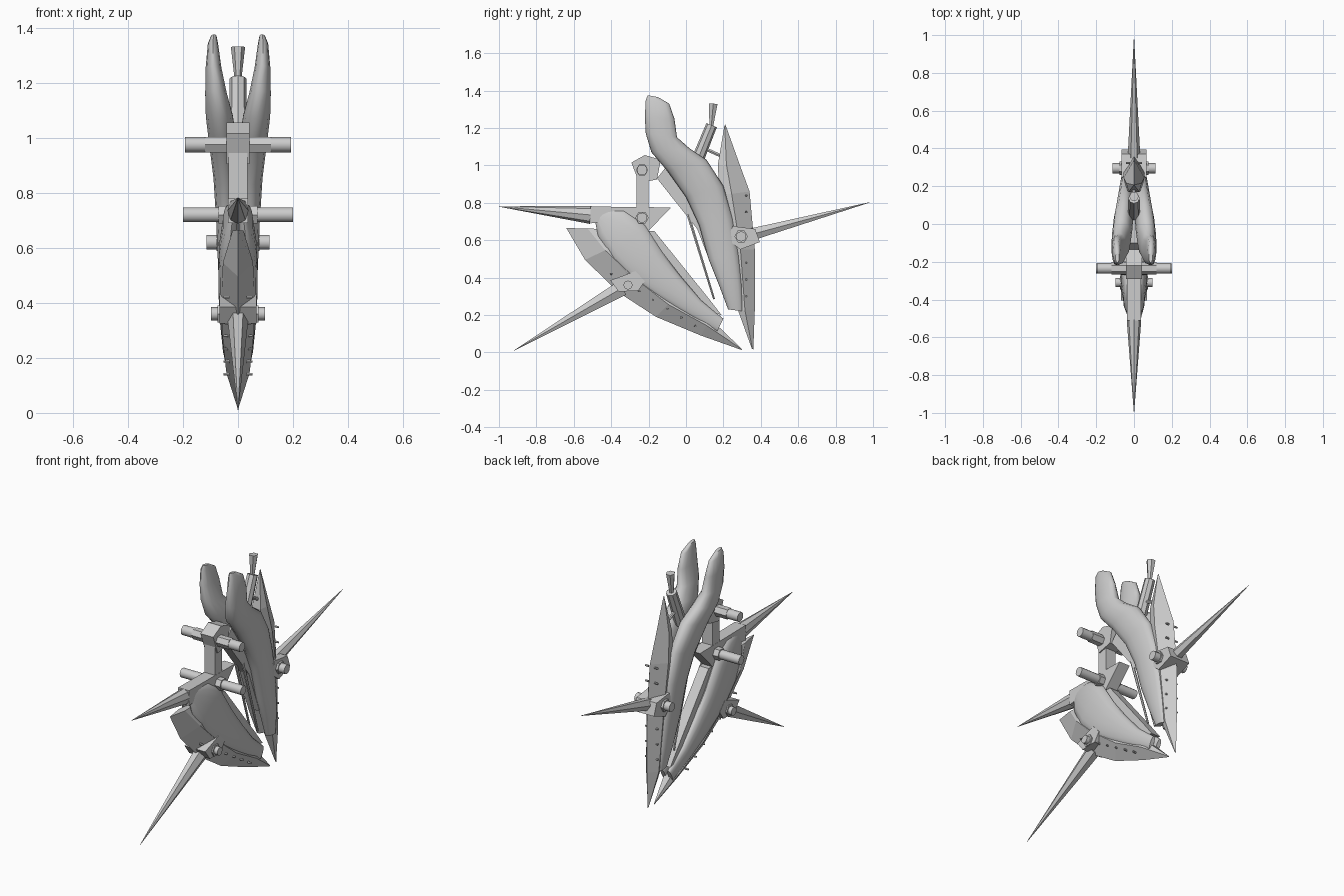
import bpy, bmesh, math
from mathutils import Vector

grey = bpy.data.materials.new("hull grey")
grey.diffuse_color = (0.6, 0.6, 0.6, 1)


def make(name, verts, faces, smooth=None):
    me = bpy.data.meshes.new(name)
    me.from_pydata([tuple(v) for v in verts], [], faces)
    me.materials.append(grey)
    bm = bmesh.new()
    bm.from_mesh(me)
    bmesh.ops.recalc_face_normals(bm, faces=bm.faces)
    bm.to_mesh(me)
    bm.free()
    ob = bpy.data.objects.new(name, me)
    bpy.context.collection.objects.link(ob)
    if smooth:
        bpy.ops.object.select_all(action='DESELECT')
        bpy.context.view_layer.objects.active = ob
        ob.select_set(True)
        bpy.ops.object.shade_smooth_by_angle(angle=math.radians(smooth))
    return ob


def loft(name, rings, smooth=None):
    """Skin a list of equal-length rings and cap both ends."""
    n = len(rings[0])
    faces = [(i * n + j, i * n + (j + 1) % n, (i + 1) * n + (j + 1) % n, (i + 1) * n + j)
             for i in range(len(rings) - 1) for j in range(n)]
    last = (len(rings) - 1) * n
    faces += [tuple(range(n)), tuple(range(last, last + n))]
    return make(name, [v for r in rings for v in r], faces, smooth)


def prism(name, profile, hw):
    """Side profile (y, z) extruded across x."""
    return loft(name, [[(x, y, z) for y, z in profile] for x in (-hw, hw)])


def rod(name, a, b, ra, rb, n=12, smooth=None, squash=1.0):
    """Tapered bar from a to b; squash scales its width across x."""
    a, b = Vector(a), Vector(b)
    d = (b - a).normalized()
    side = Vector((0, 1, 0)) if abs(d.x) > 0.9 else Vector((1, 0, 0))
    up = d.cross(side)
    s = 1 if abs(d.x) > 0.9 else squash
    ang = [2 * math.pi * k / n for k in range(n)]
    return loft(name, [[p + side * math.cos(t) * r * s + up * math.sin(t) * r for t in ang]
                       for p, r in ((a, ra), (b, rb))], smooth)


def shells(name, sections, n=14):
    """Mirrored pair of rounded shells; section = edge a, edge b, inner x, outer x."""
    for side, label in ((1, "right"), (-1, "left")):
        rings = []
        for ay, az, by, bz, xi, xo in sections:
            ring = []
            for k in range(n):
                t = 2 * math.pi * k / n
                c, s = math.cos(t), math.sin(t)
                u = 0.5 + 0.5 * c
                x = (xi + xo) / 2 + (xo - xi) / 2 * math.copysign(abs(s) ** 0.8, s)
                ring.append((side * x, ay + (by - ay) * u, az + (bz - az) * u))
            rings.append(ring)
        loft(f"{name}_{label}", rings, 50)


def keel(name, sections):
    """Wedge hull: sharp outer ridge on x = 0, widening to the inner edge."""
    rings = []
    for oy, oz, iy, iz, hw in sections:
        my, mz = oy * 0.4 + iy * 0.6, oz * 0.4 + iz * 0.6
        rings.append([(0, oy, oz), (hw, my, mz), (hw * 0.7, iy, iz),
                      (-hw * 0.7, iy, iz), (-hw, my, mz)])
    loft(name, rings)


def axle(name, y, z, hex_half, hex_r, pin_half, pin_r):
    """Cross pin with a hexagonal collar."""
    rod(name + "_collar", (-hex_half, y, z), (hex_half, y, z), hex_r, hex_r, 6)
    rod(name + "_pin", (-pin_half, y, z), (pin_half, y, z), pin_r, pin_r, 12, 40)


# Upper shell pair with horns
shells("upper_shell", [
    (-0.204, 1.375, -0.15, 1.365, 0.078, 0.098),
    (-0.215, 1.35, -0.09, 1.33, 0.072, 0.11),
    (-0.22, 1.26, -0.062, 1.25, 0.06, 0.118),
    (-0.215, 1.17, -0.048, 1.15, 0.04, 0.12),
    (-0.185, 1.07, 0.02, 1.09, 0.018, 0.118),
    (-0.10, 0.97, 0.11, 1.03, 0.006, 0.108),
    (0.0, 0.83, 0.20, 0.89, 0.004, 0.09),
    (0.07, 0.68, 0.25, 0.72, 0.004, 0.08),
    (0.12, 0.50, 0.285, 0.52, 0.004, 0.072),
    (0.18, 0.35, 0.30, 0.36, 0.004, 0.065),
    (0.225, 0.23, 0.305, 0.22, 0.01, 0.045)])

# Lower shell pair
shells("lower_shell", [
    (-0.45, 0.765, -0.49, 0.72, 0.008, 0.03),
    (-0.33, 0.76, -0.47, 0.62, 0.003, 0.055),
    (-0.22, 0.68, -0.40, 0.49, 0.003, 0.07),
    (-0.13, 0.54, -0.28, 0.37, 0.003, 0.072),
    (-0.03, 0.41, -0.13, 0.275, 0.003, 0.066),
    (0.08, 0.28, 0.03, 0.185, 0.003, 0.055),
    (0.20, 0.18, 0.165, 0.11, 0.01, 0.035)])

# Wedge hulls behind the shells
keel("rear_hull", [
    (0.21, 1.22, 0.205, 1.21, 0.002),
    (0.285, 1.01, 0.17, 1.0, 0.04),
    (0.34, 0.86, 0.18, 0.84, 0.055),
    (0.368, 0.55, 0.24, 0.55, 0.055),
    (0.368, 0.23, 0.28, 0.22, 0.042),
    (0.36, 0.015, 0.352, 0.02, 0.002)])
keel("front_hull", [
    (-0.64, 0.665, -0.45, 0.66, 0.02),
    (-0.54, 0.495, -0.36, 0.58, 0.055),
    (-0.36, 0.32, -0.22, 0.45, 0.06),
    (-0.16, 0.19, -0.05, 0.30, 0.055),
    (0.08, 0.09, 0.13, 0.18, 0.042),
    (0.30, 0.012, 0.295, 0.022, 0.002)])

# Inner edge plates and thin struts
prism("upper_inner_plate", [(-0.155, 0.93), (-0.10, 1.0), (0.12, 0.66), (0.19, 0.4),
                            (0.16, 0.4), (0.06, 0.66), (-0.02, 0.76)], 0.03)
prism("lower_inner_plate", [(-0.25, 0.65), (-0.17, 0.65), (0.12, 0.29), (0.19, 0.2),
                            (0.08, 0.23), (-0.2, 0.5)], 0.03)
for x in (-0.025, 0.025):
    rod("inner_strut", (x, 0.01, 0.74), (x, 0.15, 0.285), 0.009, 0.006, 6)

# Front coupling: block, post, head and cross pins
prism("front_block", [(-0.51, 0.78), (-0.08, 0.775), (-0.2, 0.65), (-0.28, 0.715),
                      (-0.51, 0.69)], 0.036)
prism("head_block", [(-0.292, 1.015), (-0.22, 1.055), (-0.135, 1.03), (-0.155, 0.925),
                     (-0.25, 0.905)], 0.042)
prism("coupling_post", [(-0.265, 0.75), (-0.2, 0.75), (-0.2, 0.96), (-0.265, 0.96)], 0.035)
axle("head_axle", -0.235, 0.975, 0.12, 0.033, 0.192, 0.028)
axle("front_axle", -0.235, 0.72, 0.07, 0.036, 0.2, 0.027)

# Long spikes with their joints
rod("front_spike", (0, -0.51, 0.735), (0, -1.0, 0.78), 0.048, 0.001, 8, squash=0.8)
rod("lower_spike", (0, -0.34, 0.345), (0, -0.92, 0.01), 0.048, 0.001, 6, squash=0.8)
rod("rear_spike", (0, 0.34, 0.628), (0, 0.985, 0.803), 0.038, 0.001, 6, squash=0.9)
prism("lower_joint", [(-0.405, 0.385), (-0.27, 0.435), (-0.22, 0.38), (-0.255, 0.33),
                      (-0.36, 0.325)], 0.068)
prism("rear_joint", [(0.22, 0.605), (0.25, 0.675), (0.37, 0.66), (0.395, 0.59),
                     (0.29, 0.55)], 0.066)
axle("lower_axle", -0.31, 0.36, 0.075, 0.036, 0.098, 0.024)
axle("rear_axle", 0.295, 0.62, 0.078, 0.036, 0.115, 0.027)

# Tail nozzle and flared tip
rod("nozzle_tube", (0, 0.05, 1.0), (0, 0.137, 1.215), 0.034, 0.03, 8)
rod("nozzle_tip", (0, 0.135, 1.21), (0, 0.146, 1.33), 0.012, 0.026, 6)
rod("nozzle_brace", (0, 0.10, 1.09), (0, 0.21, 1.04), 0.01, 0.01, 6)

# Small rivets along both hulls
for side in (-1, 1):
    for k in range(7):
        z = 0.3 + k * 0.09
        rod("rear_rivet", (side * 0.02, 0.322, z), (side * 0.042, 0.322, z), 0.006, 0.005, 6)
        t = k / 6
        y, z = -0.40 + 0.45 * t, 0.42 - 0.28 * t
        rod("front_rivet", (side * 0.03, y, z), (side * 0.052, y, z), 0.006, 0.005, 6)
